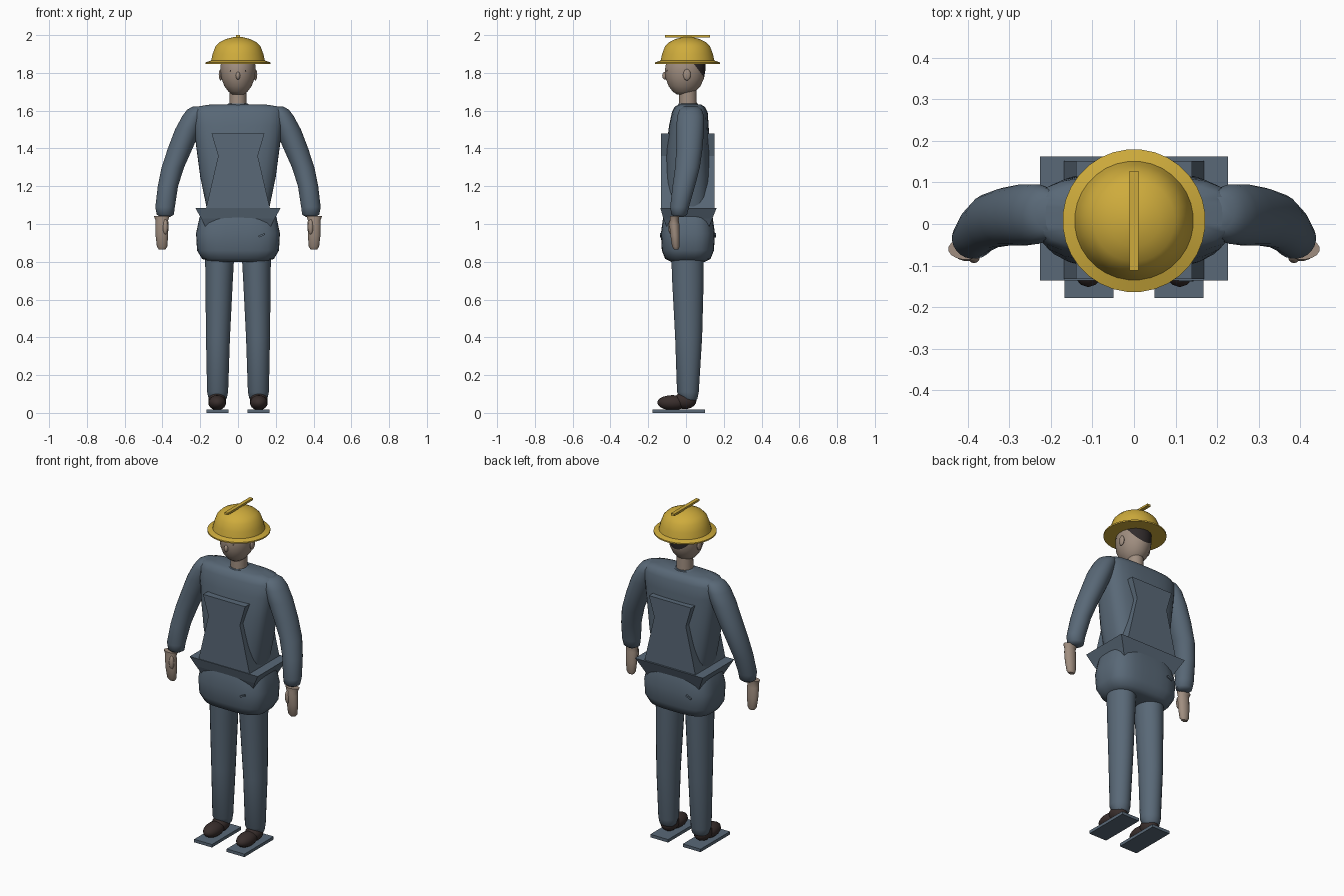
import bpy, bmesh
from math import sin, cos, pi, radians
from mathutils import Vector

cube = bpy.data.objects.get("Cube")
if cube:
    bpy.data.objects.remove(cube)


def material(name, rgb):
    m = bpy.data.materials.new(name)
    m.use_nodes = True
    m.diffuse_color = (*rgb, 1)
    m.node_tree.nodes["Principled BSDF"].inputs["Base Color"].default_value = (*rgb, 1)
    return m


SUIT = material("slate blue cloth", (0.10, 0.14, 0.185))
SKIN = material("skin", (0.35, 0.27, 0.215))
HAT = material("safety yellow", (0.62, 0.41, 0.045))
SHOE = material("dark brown leather", (0.04, 0.027, 0.025))
HAIR = material("dark hair", (0.03, 0.024, 0.024))


def finish(name, bm, mats, smooth=True, angle=40):
    bmesh.ops.recalc_face_normals(bm, faces=bm.faces)
    me = bpy.data.meshes.new(name)
    bm.to_mesh(me)
    bm.free()
    ob = bpy.data.objects.new(name, me)
    bpy.context.collection.objects.link(ob)
    for m in mats:
        me.materials.append(m)
    if smooth:
        bpy.ops.object.select_all(action='DESELECT')
        ob.select_set(True)
        bpy.context.view_layer.objects.active = ob
        bpy.ops.object.shade_smooth_by_angle(angle=radians(angle))
    return ob


def loft_mesh(rings, segs=24, power=2.0):
    """Stack of superellipse rings: (x, y, z, half width, half depth)."""
    bm = bmesh.new()
    loops = []
    for x, y, z, rx, ry in rings:
        loop = []
        for i in range(segs):
            a = 2 * pi * (i + 0.5) / segs
            c, s = cos(a), sin(a)
            k = (abs(c) ** power + abs(s) ** power) ** (-1 / power)
            loop.append(bm.verts.new((x + rx * k * c, y + ry * k * s, z)))
        loops.append(loop)
    for a, b in zip(loops, loops[1:]):
        for i in range(segs):
            j = (i + 1) % segs
            bm.faces.new((a[i], a[j], b[j], b[i]))
    bm.faces.new(loops[0])
    bm.faces.new(loops[-1])
    return bm


def loft(name, rings, mat, segs=24, power=2.0, angle=50):
    return finish(name, loft_mesh(rings, segs, power), [mat], angle=angle)


def prism(name, sections, mat):
    """Rectangular sections (z, half width, y front, y back) joined flat."""
    bm = bmesh.new()
    loops = [[bm.verts.new(p) for p in ((-w, f, z), (w, f, z), (w, b, z), (-w, b, z))]
             for z, w, f, b in sections]
    for a, b in zip(loops, loops[1:]):
        for i in range(4):
            j = (i + 1) % 4
            bm.faces.new((a[i], a[j], b[j], b[i]))
    bm.faces.new(loops[0])
    bm.faces.new(loops[-1])
    return finish(name, bm, [mat], smooth=False)


def ball(name, centre, size, mat):
    bm = bmesh.new()
    bmesh.ops.create_uvsphere(bm, u_segments=16, v_segments=10, radius=1)
    for v in bm.verts:
        v.co = Vector(v.co[i] * size[i] + centre[i] for i in range(3))
    return finish(name, bm, [mat])


def place(ob, x, y=0):
    ob.location.x, ob.location.y = x, y
    return ob


# jacket body, raised panel and flared waist
loft("torso", [(0, .01, 1.08, .165, .115), (0, .01, 1.25, .20, .12),
               (0, .01, 1.40, .22, .115), (0, .015, 1.52, .235, .105),
               (0, .02, 1.59, .24, .095), (0, .02, 1.62, .225, .08),
               (0, .02, 1.632, .15, .06)], SUIT, 32, 3.2)
prism("jacket_panel", [(1.08, .17, -.132, .152), (1.36, .105, -.132, .152),
                       (1.48, .14, -.132, .152)], SUIT)
prism("waist_flare", [(.98, .17, -.10, .12), (1.03, .195, -.12, .14),
                      (1.085, .226, -.136, .162)], SUIT)
loft("hips", [(0, .01, .80, .14, .09), (0, .01, .815, .19, .12),
              (0, .01, .86, .217, .138), (0, .01, .95, .222, .143),
              (0, .01, 1.03, .205, .132), (0, .01, 1.07, .19, .12)], SUIT, 32, 3.5)

# hard hat: dome and brim in one profile, plus the ridge
loft("hard_hat", [(0, .008, z, r, r) for z, r in
                  ((1.848, .172), (1.856, .172), (1.865, .143), (1.90, .135),
                   (1.94, .12), (1.962, .098), (1.98, .062), (1.99, .02))], HAT, 32)
prism("hat_ridge", [(1.988, .011, -.112, .127), (2.0, .011, -.112, .127)], HAT)

# head, with the hair cut off by a sloping plane
bm = loft_mesh([(0, -.012, 1.685, .03, .035), (0, -.01, 1.70, .05, .06),
                (0, -.008, 1.73, .073, .085), (0, -.006, 1.77, .088, .102),
                (0, -.005, 1.81, .093, .108), (0, -.002, 1.85, .092, .105),
                (0, 0, 1.90, .07, .08)])
point, normal = Vector((0, .04, 1.85)), Vector((0, 1, .75))
bmesh.ops.bisect_plane(bm, geom=bm.verts[:] + bm.edges[:] + bm.faces[:],
                       plane_co=point, plane_no=normal)
for f in bm.faces:
    f.material_index = int((f.calc_center_median() - point).dot(normal) > 0)
finish("head", bm, [SKIN, HAIR])
loft("neck", [(0, .01, 1.61, .046, .048), (0, .01, 1.71, .044, .046)], SKIN)
loft("collar", [(0, .012, 1.615, .075, .06), (0, .012, 1.637, .052, .052)], SUIT)
ball("nose", (0, -.112, 1.785), (.012, .014, .02), SKIN)

for side, s in (("left", 1), ("right", -1)):
    ball(side + "_ear", (s * .092, .005, 1.79), (.01, .02, .03), SKIN)
    ball(side + "_eye", (s * .036, -.098, 1.812), (.008, .006, .006), HAIR)

    # sleeve
    loft(side + "_arm", [(s * x, y, z, rx, ry) for x, y, z, rx, ry in
         ((.385, -.036, 1.037, .025, .024), (.385, -.036, 1.05, .046, .042),
          (.386, -.034, 1.09, .052, .05), (.371, -.012, 1.20, .054, .06),
          (.345, .008, 1.30, .060, .066), (.306, .018, 1.40, .066, .07),
          (.266, .022, 1.50, .068, .074), (.236, .024, 1.57, .06, .072),
          (.215, .024, 1.605, .055, .06), (.20, .024, 1.622, .04, .04))], SUIT)

    # mitten hand with a flared cuff and thumb
    loft(side + "_hand", [(s * x, y, z, rx, ry) for x, y, z, rx, ry in
         ((.402, -.052, .865, .017, .012), (.402, -.054, .88, .028, .02),
          (.403, -.058, .94, .034, .025), (.403, -.062, 1.0, .035, .027),
          (.403, -.062, 1.02, .034, .024), (.404, -.06, 1.043, .043, .026))], SKIN, 16)
    ball(side + "_thumb", (s * .385, -.08, .985), (.014, .014, .04), SKIN)

    # trouser leg, shoe and flat sole plate
    loft(side + "_leg", [(s * x, y, z, rx, ry) for x, y, z, rx, ry in
         ((.108, .02, .055, .03, .022), (.108, .016, .075, .048, .045),
          (.108, .01, .11, .056, .058), (.106, .014, .40, .064, .072),
          (.10, .01, .70, .073, .084), (.097, .008, .84, .078, .087))], SUIT)
    shoe = ball(side + "_shoe", (s * .11, -.072, .054), (.047, .08, .04), SHOE)
    ball(side + "_shoe_heel", (s * .11, -.005, .065), (.047, .06, .045), SHOE)
    place(prism(side + "_sole", [(0, .059, -.178, .10), (.018, .059, -.178, .10)], SUIT),
          s * .108)

# slanted pocket flaps on the hips, front and back
for name, x, y in (("front_pocket_flap", .125, -.134), ("back_pocket_flap", -.125, .154)):
    flap = prism(name, [(-.005, .018, -.004, .004), (.005, .018, -.004, .004)], SUIT)
    flap.location = (x, y, .94)
    flap.rotation_euler.y = radians(-25)
